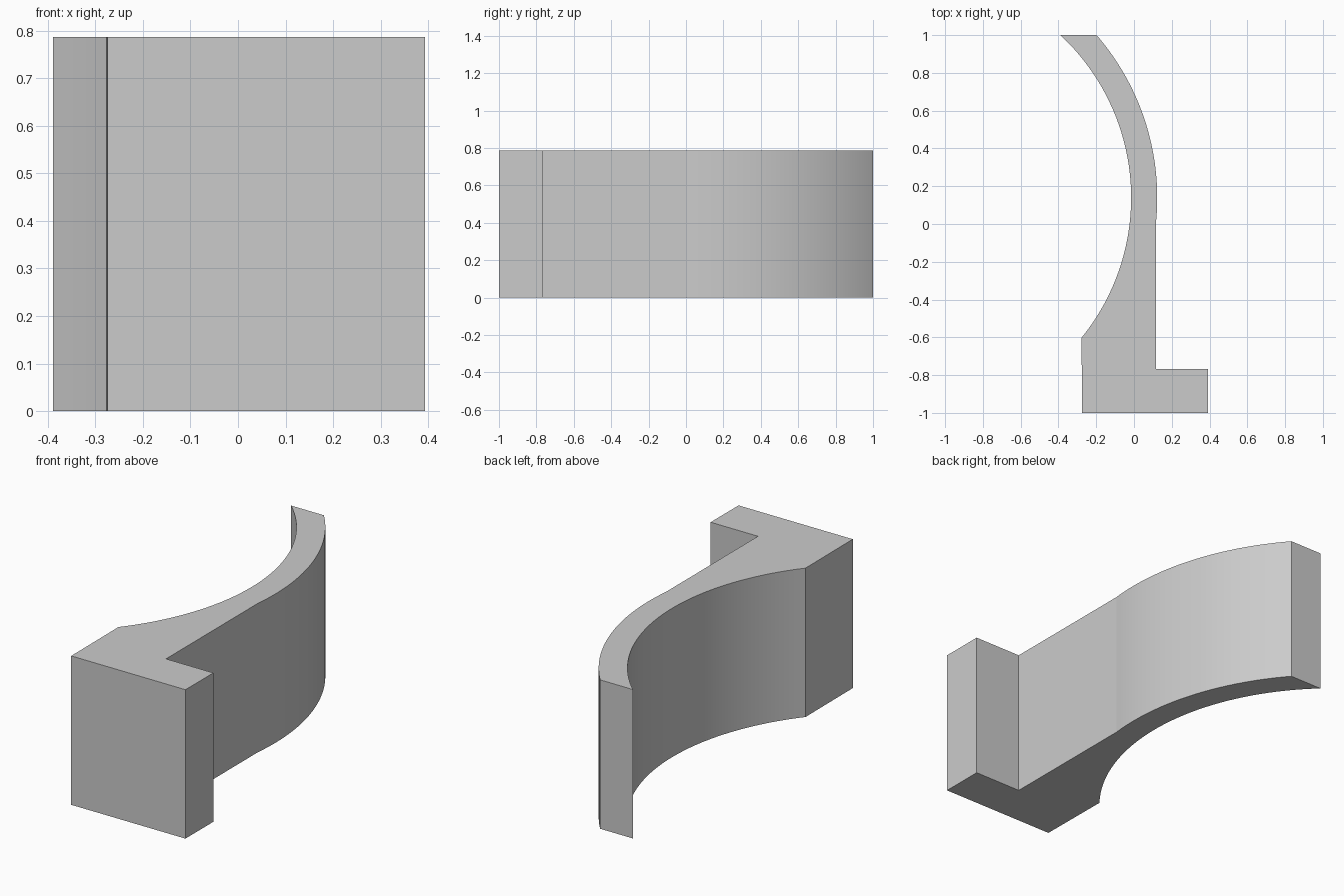
import bpy, bmesh
from math import asin, cos, sin, radians

cube = bpy.data.objects.get("Cube")
if cube:
    bpy.data.objects.remove(cube)

HEIGHT = 0.787
CENTRE_X, CENTRE_Y = -1.192, 0.139
INNER, OUTER = 1.177, 1.315
STEPS = 40


def arc(radius, y_start, y_end):
    """Points on the shared-centre arc between two y positions."""
    a = asin((y_start - CENTRE_Y) / radius)
    b = asin((y_end - CENTRE_Y) / radius)
    angles = [a + (b - a) * i / STEPS for i in range(STEPS + 1)]
    return [(CENTRE_X + radius * cos(t), CENTRE_Y + radius * sin(t)) for t in angles]


# Plan outline: foot with side tab, straight web, then the curved arm and back
foot = [(-0.275, -1), (0.393, -1), (0.393, -0.767), (0.116, -0.767)]
outline = foot + arc(OUTER, 0, 1) + arc(INNER, 1, -0.602)

# Extrude the outline upward
bm = bmesh.new()
base = bm.faces.new([bm.verts.new((x, y, 0)) for x, y in outline])
top = bmesh.ops.extrude_face_region(bm, geom=[base], use_keep_orig=True)
bmesh.ops.translate(bm, vec=(0, 0, HEIGHT),
                    verts=[v for v in top["geom"] if isinstance(v, bmesh.types.BMVert)])
bmesh.ops.recalc_face_normals(bm, faces=bm.faces)
mesh = bpy.data.meshes.new("curved_bracket")
bm.to_mesh(mesh)
bm.free()

bracket = bpy.data.objects.new("curved_bracket", mesh)
bpy.context.collection.objects.link(bracket)

# Plain grey finish
grey = bpy.data.materials.new("plain_grey")
grey.use_nodes = True
colour = (0.6, 0.6, 0.6, 1)
grey.diffuse_color = colour
grey.node_tree.nodes["Principled BSDF"].inputs["Base Color"].default_value = colour
mesh.materials.append(grey)

# Smooth arcs with sharp corners
bpy.ops.object.select_all(action="DESELECT")
bracket.select_set(True)
bpy.context.view_layer.objects.active = bracket
bpy.ops.object.shade_smooth_by_angle(angle=radians(5))
